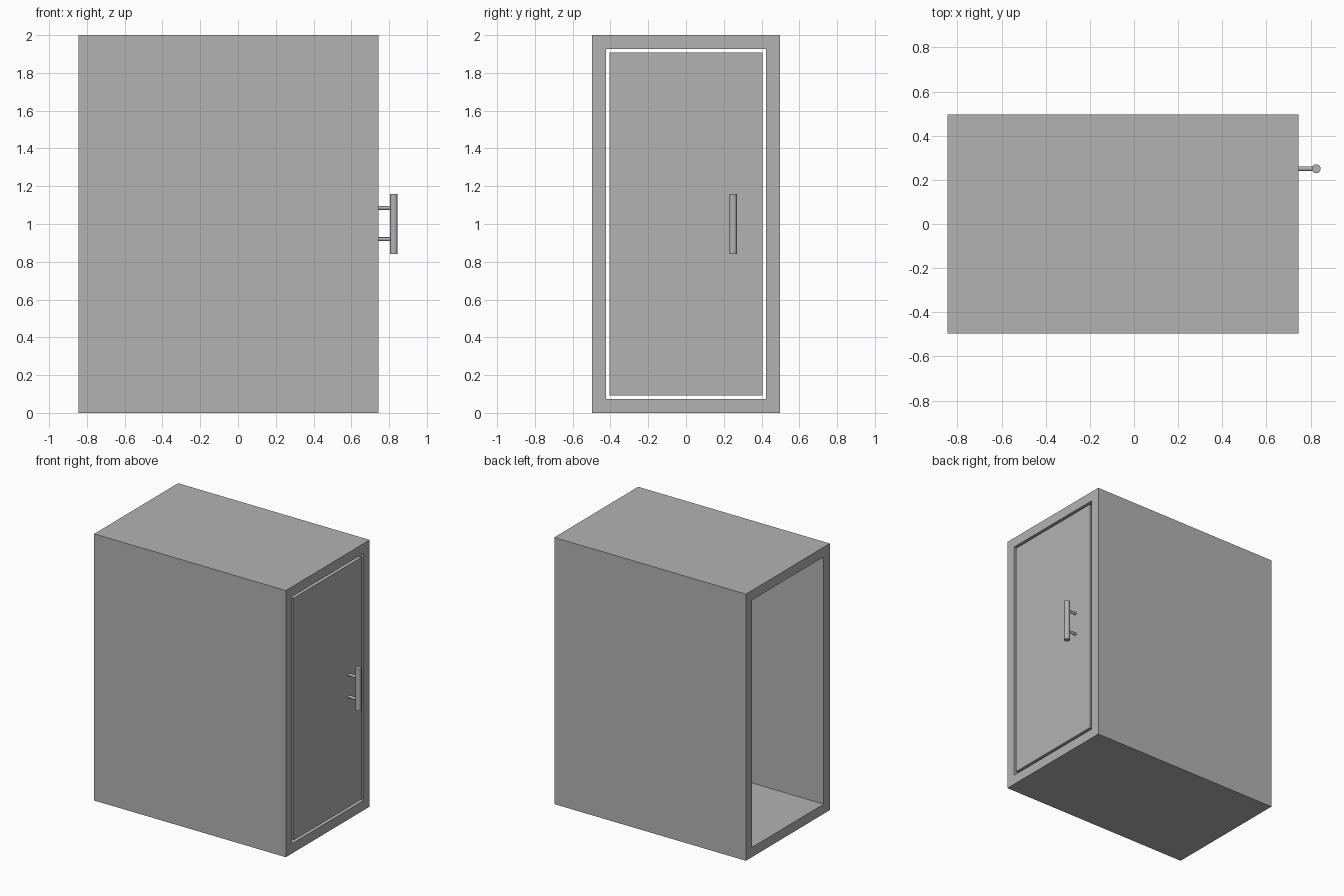
import bpy
import bmesh
import math

if "Cube" in bpy.data.objects:
    bpy.data.objects.remove(bpy.data.objects["Cube"], do_unlink=True)

grey = bpy.data.materials.new("plain_grey")
grey.use_nodes = True
colour = (0.45, 0.45, 0.45, 1)
grey.diffuse_color = colour
grey.node_tree.nodes["Principled BSDF"].inputs["Base Color"].default_value = colour

BACK, FACE = -0.845, 0.745      # ends of the cabinet along x
HALF, TOP = 0.497, 2.0          # outer half width and height
WALL, GAP, DOOR = 0.073, 0.02, 0.073
HANDLE_Y = 0.25


def box(name, x0, x1, half_y, z0, z1):
    bpy.ops.mesh.primitive_cube_add(size=1, location=((x0 + x1) / 2, 0, (z0 + z1) / 2))
    ob = bpy.context.object
    ob.name = name
    ob.scale = (x1 - x0, 2 * half_y, z1 - z0)
    bpy.ops.object.transform_apply(location=False, rotation=False, scale=True)
    ob.data.materials.append(grey)
    return ob


def rod(name, radius, length, location, tilt=0):
    bpy.ops.mesh.primitive_cylinder_add(vertices=32, radius=radius, depth=length,
                                        location=location, rotation=(0, tilt, 0))
    ob = bpy.context.object
    ob.name = name
    ob.data.materials.append(grey)
    bpy.ops.object.shade_smooth_by_angle()
    return ob


# Cabinet shell: a rectangular sleeve open at both ends
mesh = bpy.data.meshes.new("cabinet_shell")
shell = bpy.data.objects.new("cabinet_shell", mesh)
bpy.context.collection.objects.link(shell)
mesh.materials.append(grey)
bm = bmesh.new()
rings = []
for x, inset in ((BACK, 0), (FACE, 0), (FACE, WALL), (BACK, WALL)):
    y, z0, z1 = HALF - inset, inset, TOP - inset
    rings.append([bm.verts.new((x, *p)) for p in ((-y, z0), (y, z0), (y, z1), (-y, z1))])
for i in range(4):
    a, b = rings[i], rings[(i + 1) % 4]
    for j in range(4):
        k = (j + 1) % 4
        bm.faces.new((a[j], a[k], b[k], b[j]))
bmesh.ops.recalc_face_normals(bm, faces=bm.faces)
bm.to_mesh(mesh)
bm.free()

# Door floating in the opening, flush with the cabinet face
edge = WALL + GAP
box("door", FACE - DOOR, FACE, HALF - edge, edge, TOP - edge)

# Pull handle on two posts
rod("handle_bar", 0.02, 0.315, (0.825, HANDLE_Y, 1.0))
for side, z in (("lower", 0.92), ("upper", 1.085)):
    rod(side + "_handle_post", 0.01, 0.08, (FACE + 0.04, HANDLE_Y, z), math.pi / 2)
